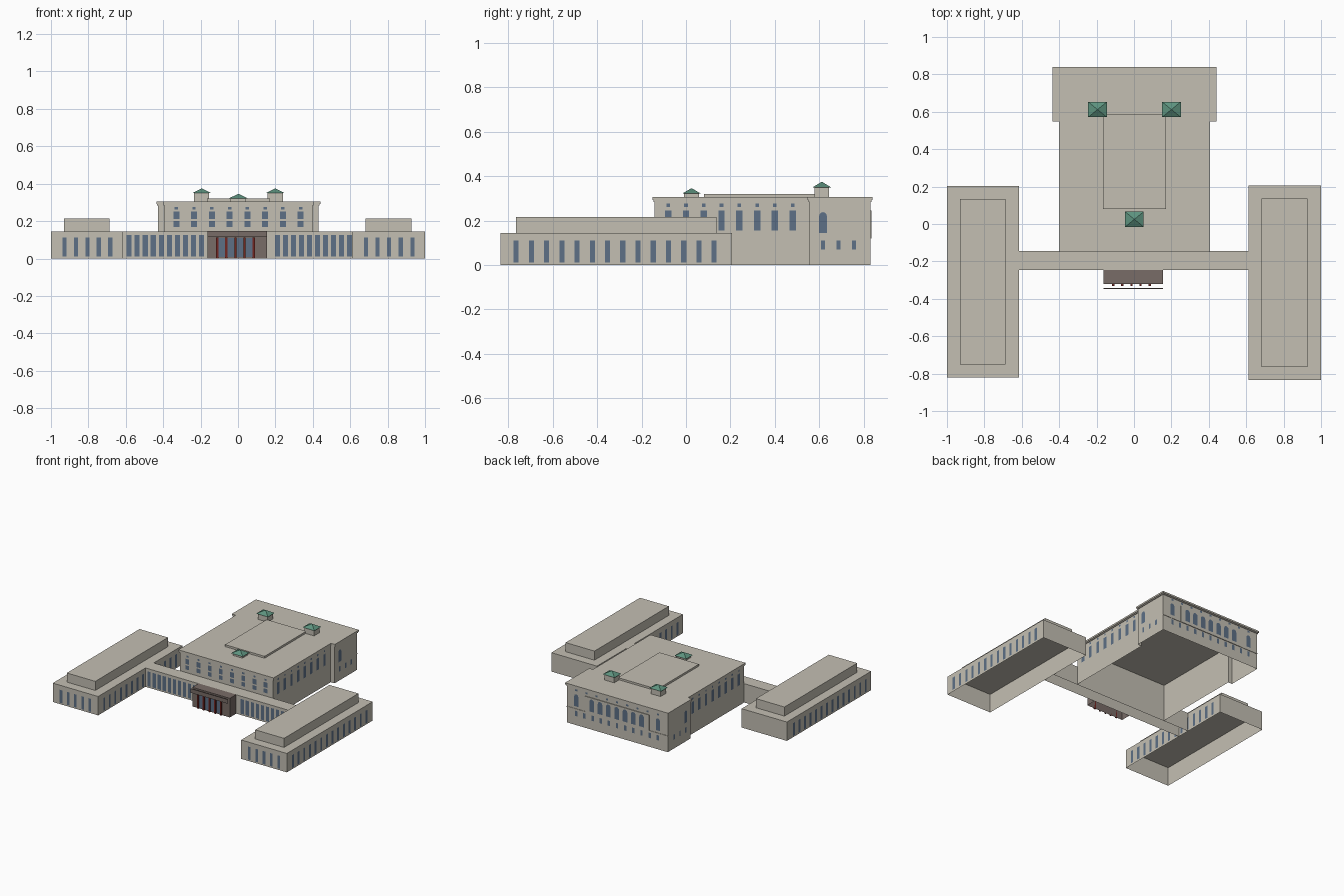
import bpy, bmesh, math
from mathutils import Vector

cube = bpy.data.objects.get("Cube")
if cube:
    bpy.data.objects.remove(cube)


def material(name, rgb):
    m = bpy.data.materials.new(name)
    m.use_nodes = True
    m.diffuse_color = (*rgb, 1)
    m.node_tree.nodes["Principled BSDF"].inputs["Base Color"].default_value = (*rgb, 1)
    return m


STONE = material("pale_stone", (0.55, 0.52, 0.45))
GLASS = material("blue_glass", (0.11, 0.16, 0.24))
COPPER = material("green_copper", (0.11, 0.29, 0.21))
BROWN = material("brown_stone", (0.19, 0.15, 0.135))
RED = material("dark_red", (0.17, 0.02, 0.016))


def finish(bm, name, mat):
    mesh = bpy.data.meshes.new(name)
    bm.to_mesh(mesh)
    bm.free()
    mesh.materials.append(mat)
    ob = bpy.data.objects.new(name, mesh)
    bpy.context.collection.objects.link(ob)
    return ob


def prism(name, outline, z0, z1, mat, closed=False):
    """Extrude a counter-clockwise outline; the underside stays open unless closed."""
    bm = bmesh.new()
    low = [bm.verts.new((x, y, z0)) for x, y in outline]
    top = [bm.verts.new((x, y, z1)) for x, y in outline]
    n = len(outline)
    for i in range(n):
        j = (i + 1) % n
        bm.faces.new((low[i], low[j], top[j], top[i]))
    bm.faces.new(top)
    if closed:
        bm.faces.new(low[::-1])
    return finish(bm, name, mat)


def block(name, x0, x1, y0, y1, z0, z1, mat=STONE, closed=False):
    return prism(name, [(x0, y0), (x1, y0), (x1, y1), (x0, y1)], z0, z1, mat, closed)


def spread(a, b, n):
    return [a + (b - a) * i / (n - 1) for i in range(n)]


def panes(name, side, wall, centers, width, z0, z1, mat=GLASS, arch=False, gap=0.003):
    """Flat panes on a wall facing front, back, left (+x) or right (-x)."""
    out = {"front": (0, -1), "back": (0, 1), "left": (1, 0), "right": (-1, 0)}[side]
    normal = Vector((*out, 0))
    bm = bmesh.new()
    r = width / 2
    for c in centers:
        shape = [(c - r, z0), (c + r, z0)]
        if arch:
            shape += [(c + r * math.cos(t), z1 - r + r * math.sin(t))
                      for t in spread(0, math.pi, 7)]
        else:
            shape += [(c + r, z1), (c - r, z1)]
        if side in ("front", "back"):
            pts = [(u, wall + out[1] * gap, z) for u, z in shape]
        else:
            pts = [(wall + out[0] * gap, u, z) for u, z in shape]
        face = bm.faces.new([bm.verts.new(p) for p in pts])
        face.normal_update()
        if face.normal.dot(normal) < 0:
            face.normal_flip()
    finish(bm, name, mat)


# Two long wings, each with a stepped upper tier
for tag, x0, x1, y0, y1 in (("right", -1, -0.615, -0.82, 0.203),
                            ("left", 0.612, 1, -0.835, 0.207)):
    block(tag + "_wing", x0, x1, y0, y1, 0, 0.145)
    block(tag + "_wing_tier", x0 + 0.07, x1 - 0.073, y0 + 0.07, y1 - 0.07, 0.145, 0.215)
    panes(tag + "_wing_front_windows", "front", y0,
          spread(x0 + 0.072, x1 - 0.068, 5), 0.022, 0.012, 0.112)
    for side, wall in (("right", x0), ("left", x1)):
        panes(f"{tag}_wing_{side}_windows", side, wall,
              spread(y0 + 0.07, y1 - 0.08, 14), 0.023, 0.012, 0.11)

# Low connecting gallery
block("gallery", -0.615, 0.612, -0.245, -0.145, 0, 0.145)
for tag, a, b in (("right", -0.582, -0.195), ("left", 0.21, 0.595)):
    panes(tag + "_gallery_windows", "front", -0.245, spread(a, b, 10), 0.027, 0.012, 0.125)


# Main hall: a T-shaped body with an overhanging cornice
def hall_outline(d):
    return [(-0.402 + d, -0.15 + d), (0.407 - d, -0.15 + d), (0.407 - d, 0.548 + d),
            (0.44 - d, 0.548 + d), (0.44 - d, 0.84 - d), (-0.436 + d, 0.84 - d),
            (-0.436 + d, 0.548 + d), (-0.402 + d, 0.548 + d)]


IN = 0.009
prism("main_hall", hall_outline(IN), 0, 0.288, STONE)
prism("cornice_lower", hall_outline(0.004), 0.284, 0.292, STONE, True)
prism("cornice_upper", hall_outline(0), 0.292, 0.305, STONE, True)
block("roof_slab", -0.166, 0.17, 0.08, 0.585, 0.305, 0.32)

# Hall front windows in three rows
columns = spread(-0.33, 0.335, 8)
for tag, w, z0, z1 in (("attic", 0.018, 0.262, 0.276), ("upper", 0.032, 0.21, 0.25),
                       ("lower", 0.032, 0.168, 0.2)):
    panes(f"hall_front_{tag}_windows", "front", -0.15 + IN, columns, w, z0, z1)

# Hall side windows and rear block side windows
for side, s in (("right", -1), ("left", 1)):
    hall, rear = s * 0.4025 + 0.0025 - s * IN, s * 0.438 + 0.002 - s * IN
    rows = spread(-0.08, 0.48, 8)
    panes(f"hall_{side}_windows", side, hall, rows, 0.029, 0.155, 0.245)
    panes(f"hall_{side}_attic_windows", side, hall, rows, 0.016, 0.262, 0.276)
    panes(f"rear_{side}_arched_window", side, rear, [0.617], 0.035, 0.145, 0.238, arch=True)
    panes(f"rear_{side}_small_windows", side, rear, spread(0.617, 0.757, 3), 0.018, 0.07, 0.11)

# Rear elevation: central panel with arched windows, belt and small windows
back = 0.84 - IN
block("rear_panel", -0.27, 0.274, back, back + 0.005, 0.12, 0.245, STONE, True)
block("rear_belt", -0.427, 0.431, back, back + 0.003, 0.12, 0.126, STONE, True)
panes("rear_arched_windows", "back", back + 0.005, spread(-0.21, 0.214, 7), 0.04,
      0.14, 0.235, arch=True)
panes("rear_end_windows", "back", back, [-0.345, 0.349], 0.035, 0.145, 0.238, arch=True)
panes("rear_attic_windows", "back", back, spread(-0.345, 0.349, 9), 0.018, 0.262, 0.276)
panes("rear_small_windows", "back", back, spread(-0.345, 0.349, 11), 0.02, 0.07, 0.11)

# Roof lanterns with pyramid caps
for tag, x, y, eave, peak in (("right", -0.195, 0.612, 0.35, 0.375),
                              ("left", 0.2, 0.612, 0.35, 0.375),
                              ("front", 0.002, 0.025, 0.322, 0.346)):
    block(tag + "_lantern", x - 0.041, x + 0.041, y - 0.033, y + 0.033, 0.305, eave)
    bm = bmesh.new()
    base = [bm.verts.new((x + a * 0.05, y + b * 0.041, eave))
            for a, b in ((-1, -1), (1, -1), (1, 1), (-1, 1))]
    tip = bm.verts.new((x, y, peak))
    bm.faces.new(base[::-1])
    for i in range(4):
        bm.faces.new((base[i], base[(i + 1) % 4], tip))
    finish(bm, tag + "_lantern_cap", COPPER)

# Entrance portico with a frieze, glazed bays and red pillars
block("portico", -0.162, 0.156, -0.322, -0.245, 0, 0.147, BROWN)
block("portico_frieze", -0.162, 0.156, -0.347, -0.343, 0.115, 0.147, BROWN, True)
panes("portico_glass", "front", -0.322, spread(-0.087, 0.06, 4), 0.034, 0.008, 0.11)
for i, x in enumerate(spread(-0.111, 0.084, 5)):
    block(f"portico_pillar_{i + 1}", x - 0.006, x + 0.006, -0.332, -0.322, 0, 0.112, RED, True)
